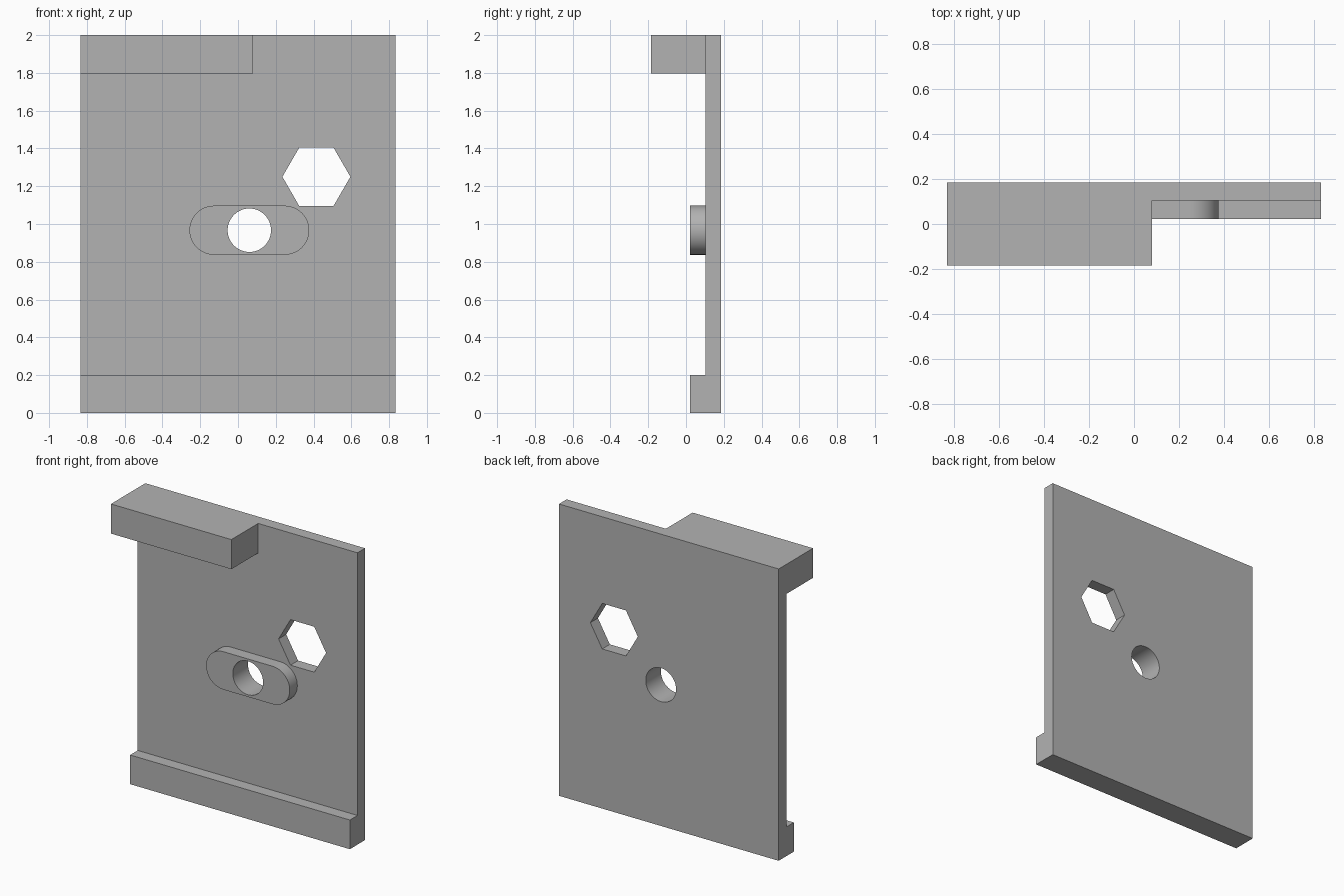
import bpy, math

cube = bpy.data.objects.get("Cube")
if cube:
    bpy.data.objects.remove(cube, do_unlink=True)

HALF_W = 0.833
BACK, FACE, LEDGE, FRONT = 0.186, 0.104, 0.022, -0.186
HOLE = (0.06, 0.967)

grey = bpy.data.materials.new("plain grey")
grey.use_nodes = True
colour = (0.45, 0.45, 0.45, 1)
grey.diffuse_color = colour
grey.node_tree.nodes["Principled BSDF"].inputs["Base Color"].default_value = colour


def prism(name, outline, place, start, end):
    """Extrude a 2D outline from start to end; place(u, v, t) gives the 3D point."""
    n = len(outline)
    verts = [place(u, v, t) for t in (start, end) for u, v in outline]
    faces = [tuple(range(n)), tuple(range(2 * n - 1, n - 1, -1))]
    faces += [(i, i + n, (i + 1) % n + n, (i + 1) % n) for i in range(n)]
    mesh = bpy.data.meshes.new(name)
    mesh.from_pydata(verts, [], faces)
    mesh.materials.append(grey)
    obj = bpy.data.objects.new(name, mesh)
    bpy.context.collection.objects.link(obj)
    # Make all normals point outward
    activate(obj)
    bpy.ops.object.mode_set(mode='EDIT')
    bpy.ops.mesh.select_all(action='SELECT')
    bpy.ops.mesh.normals_make_consistent(inside=False)
    bpy.ops.object.mode_set(mode='OBJECT')
    return obj


def activate(obj):
    bpy.ops.object.select_all(action='DESELECT')
    obj.select_set(True)
    bpy.context.view_layer.objects.active = obj


def along_x(u, v, t):
    return (t, u, v)


def along_y(u, v, t):
    return (u, t, v)


def arc(cx, cz, r, start, sweep, steps):
    return [(cx + r * math.cos(start + sweep * i / steps),
             cz + r * math.sin(start + sweep * i / steps)) for i in range(steps)]


def combine(target, tool, operation):
    activate(target)
    mod = target.modifiers.new(tool.name, 'BOOLEAN')
    mod.operation, mod.solver, mod.object = operation, 'EXACT', tool
    bpy.ops.object.modifier_apply(modifier=mod.name)
    bpy.data.objects.remove(tool, do_unlink=True)


# Back plate with the full-width bottom ledge
plate = prism("mounting_plate",
              [(BACK, 0), (BACK, 2), (FACE, 2), (FACE, 0.2), (LEDGE, 0.2), (LEDGE, 0)],
              along_x, -HALF_W, HALF_W)

# Deep block on the right half of the top edge
block = prism("top_block", [(FRONT, 1.797), (FRONT, 2), (BACK, 2), (BACK, 1.797)],
              along_x, -HALF_W, 0.08)
combine(plate, block, 'UNION')

# Raised oblong boss
R, OFFSET = 0.13, 0.187
ends = []
for side, start in ((1, -math.pi / 2), (-1, math.pi / 2)):
    ends += arc(HOLE[0] + side * OFFSET, HOLE[1], R, start, math.pi, 24)
    ends.append((HOLE[0] + side * OFFSET, HOLE[1] + side * R))
boss = prism("oblong_boss", ends, along_y, LEDGE, FACE + 0.04)
combine(plate, boss, 'UNION')

# Round hole through the boss, hexagonal hole through the plate
for name, cx, cz, r, sides in (("round_hole", *HOLE, 0.115, 48),
                               ("hexagon_hole", 0.415, 1.25, 0.18, 6)):
    cutter = prism(name, arc(cx, cz, r, 0, math.tau, sides), along_y, -0.1, 0.3)
    combine(plate, cutter, 'DIFFERENCE')

activate(plate)
bpy.ops.object.shade_smooth_by_angle(angle=math.radians(30))
